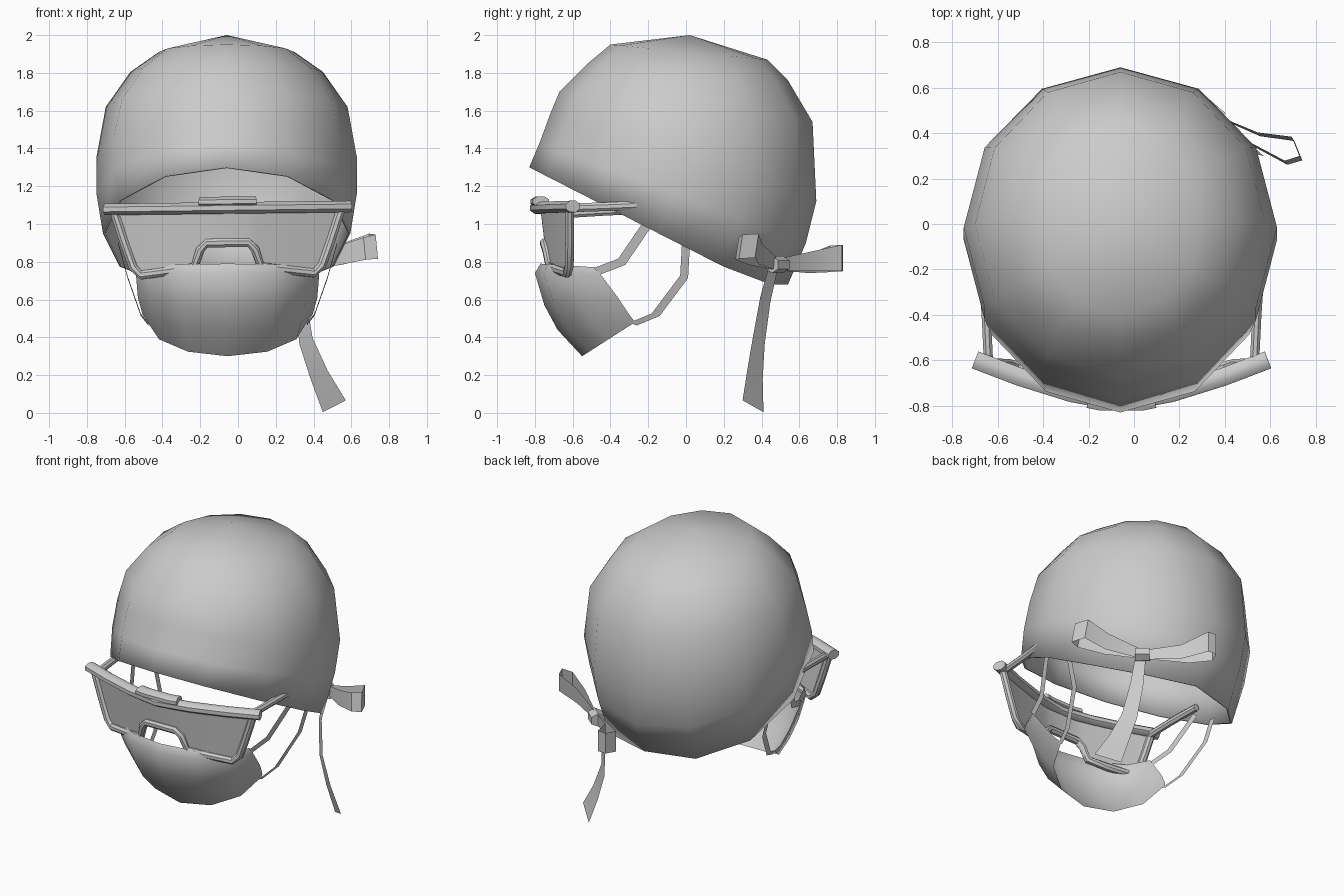
import bpy, bmesh, math
from mathutils import Vector

if "Cube" in bpy.data.objects:
    bpy.data.objects.remove(bpy.data.objects["Cube"])

CX = -0.055  # the head's own mid plane


def make(name, verts, faces, smooth=40, thick=0.0):
    me = bpy.data.meshes.new(name)
    me.from_pydata([tuple(v) for v in verts], [], faces)
    bm = bmesh.new()
    bm.from_mesh(me)
    bmesh.ops.remove_doubles(bm, verts=bm.verts, dist=1e-4)
    bmesh.ops.recalc_face_normals(bm, faces=bm.faces)
    bm.to_mesh(me)
    bm.free()
    ob = bpy.data.objects.new(name, me)
    bpy.context.collection.objects.link(ob)
    bpy.ops.object.select_all(action='DESELECT')
    bpy.context.view_layer.objects.active = ob
    ob.select_set(True)
    bpy.ops.object.shade_smooth_by_angle(angle=math.radians(smooth))
    if thick:
        mod = ob.modifiers.new("thickness", 'SOLIDIFY')
        mod.thickness = thick
    return ob


def loft(name, rows, closed=False, caps=False, **kw):
    n = len(rows[0])
    verts = [p for r in rows for p in r]
    faces = []
    for i in range(len(rows) - 1):
        for j in range(n if closed else n - 1):
            k = (j + 1) % n
            faces.append((i*n + j, i*n + k, (i+1)*n + k, (i+1)*n + j))
    if caps:
        faces += [tuple(range(n)), tuple(range((len(rows)-1)*n, len(rows)*n))]
    return make(name, verts, faces, **kw)


def sweep(name, path, ra, rb, sides=8, up=(0, -1, 0)):
    """Tube along a path; ra across the up direction, rb along it."""
    pts = [Vector(p) for p in path]
    rows = []
    for i, p in enumerate(pts):
        t = (pts[min(i+1, len(pts)-1)] - pts[max(i-1, 0)]).normalized()
        side = t.cross(Vector(up)).normalized()
        u = side.cross(t)
        rows.append([p + side*ra*math.cos(a) + u*rb*math.sin(a)
                     for a in (2*math.pi*(k+.5)/sides for k in range(sides))])
    return loft(name, rows, closed=True, caps=True)


def ribbon(name, pts, direction):
    """Flat strip; each point is x, y, z, half width."""
    d = Vector(direction).normalized()
    return loft(name, [[Vector(p[:3]) - d*p[3], Vector(p[:3]) + d*p[3]] for p in pts])


# Cap: tilted rings, each given by front (y, z), back (y, z) and half width
rings = [(-.83, 1.30, .54, .60, .655), (-.775, 1.43, .635, .90, .69),
         (-.72, 1.58, .69, 1.12, .69), (-.67, 1.70, .67, 1.54, .64),
         (-.52, 1.85, .54, 1.76, .51), (-.40, 1.95, .43, 1.87, .36)]
rows = []
for fy, fz, by, bz, w in rings:
    row = []
    for k in range(12):
        a = 2*math.pi*k/12
        s = (1 - math.cos(a))/2
        row.append((CX - .005 + w*math.sin(a), fy + (by-fy)*s, max(fz + (bz-fz)*s, .68)))
    rows.append(row)
rows.append([(CX - .005, .02, 2.0)]*12)
loft("surgical_cap", rows, closed=True, thick=.012, smooth=60)

# Face mask: rows with centre (y, z), edge (y, z) and half width
mask = [(-.77, .79, -.47, .77, .47), (-.80, .74, -.45, .73, .485), (-.75, .57, -.36, .61, .475),
        (-.68, .44, -.30, .52, .45), (-.55, .30, -.27, .48, .42)]
rows = []
for cy, cz, ey, ez, w in mask:
    rows.append([(CX + w*math.sin(a), ey + (cy-ey)*math.cos(a), ez + (cz-ez)*math.cos(a))
                 for a in (math.radians(30*k) for k in range(-3, 4))])
loft("face_mask", rows, smooth=60)

# Mask straps on both sides
for s, side in ((1, "right"), (-1, "left")):
    ribbon("upper_strap_" + side,
           [(CX + s*x, y, z, .025) for x, y, z in
            ((.48, -.47, .75), (.52, -.34, .80), (.60, -.19, 1.02))], (0, .75, -.65))
    ribbon("lower_strap_" + side,
           [(CX + s*x, y, z, .022) for x, y, z in
            ((.42, -.28, .47), (.46, -.16, .52), (.53, -.01, .72), (.58, 0, .90))], (0, .95, -.3))


# Goggles follow one curved, slightly leaning surface
def goggle(x, z, dy=0):
    y = -.785 + .17*(abs(x)/.6)**1.4 + .12*(1.07 - z)
    return (CX + x, y + dy, z + .012*x)


half = [(.60, 1.07), (.545, .90), (.50, .775), (.455, .735), (.30, .755),
        (.175, .775), (.145, .865), (.11, .90)]
outline = [(-x, z) for x, z in half] + [(x, z) for x, z in reversed(half)]
sweep("goggle_lower_frame", [goggle(x, z) for x, z in outline], .025, .025)
loft("goggle_lens", [[goggle(x, z), goggle(x, 1.08)] for x, z in outline])
sweep("goggle_top_bar", [goggle(x, 1.085) for x in (-.645, -.45, -.22, 0, .22, .45, .645)],
      .033, .043)
sweep("goggle_brow_clip", [goggle(x, 1.118) for x in (-.145, -.09, .09, .145)], .029, .047)
for s, side in ((1, "right"), (-1, "left")):
    sweep("goggle_arm_" + side,
          [(CX + s*.585, -.63, 1.07 + .015*s), (CX + s*.595, -.42, 1.08 + .012*s),
           (CX + s*.61, -.19, 1.09 + .012*s)], .022, .025, up=(0, 0, 1))

# Bow tied at the back right of the cap
knot = (.34, .485, .785)
root = knot + (.03,)
ribbon("bow_loop_side", [root, (.55, .395, .84, .055), (.70, .375, .885, .065),
                         (.735, .29, .88, .065), (.67, .27, .87, .06),
                         (.52, .35, .83, .05), root], (-.1, .15, 1))
ribbon("bow_loop_back", [root, (.16, .645, .80, .05), (.09, .825, .82, .07),
                         (.03, .83, .82, .07), (.0, .76, .815, .07),
                         (.10, .65, .79, .05), root], (0, 0, 1))
ribbon("bow_tail", [(.335, .46, .76, .035), (.33, .42, .60, .042), (.36, .385, .38, .05),
                    (.43, .365, .20, .065), (.51, .355, .035, .088)], (.68, -.62, .35))
sweep("bow_knot", [(knot[0]-.035, knot[1]+.03, knot[2]), (knot[0]+.035, knot[1]-.03, knot[2])],
      .05, .045, sides=6, up=(0, 0, 1))
